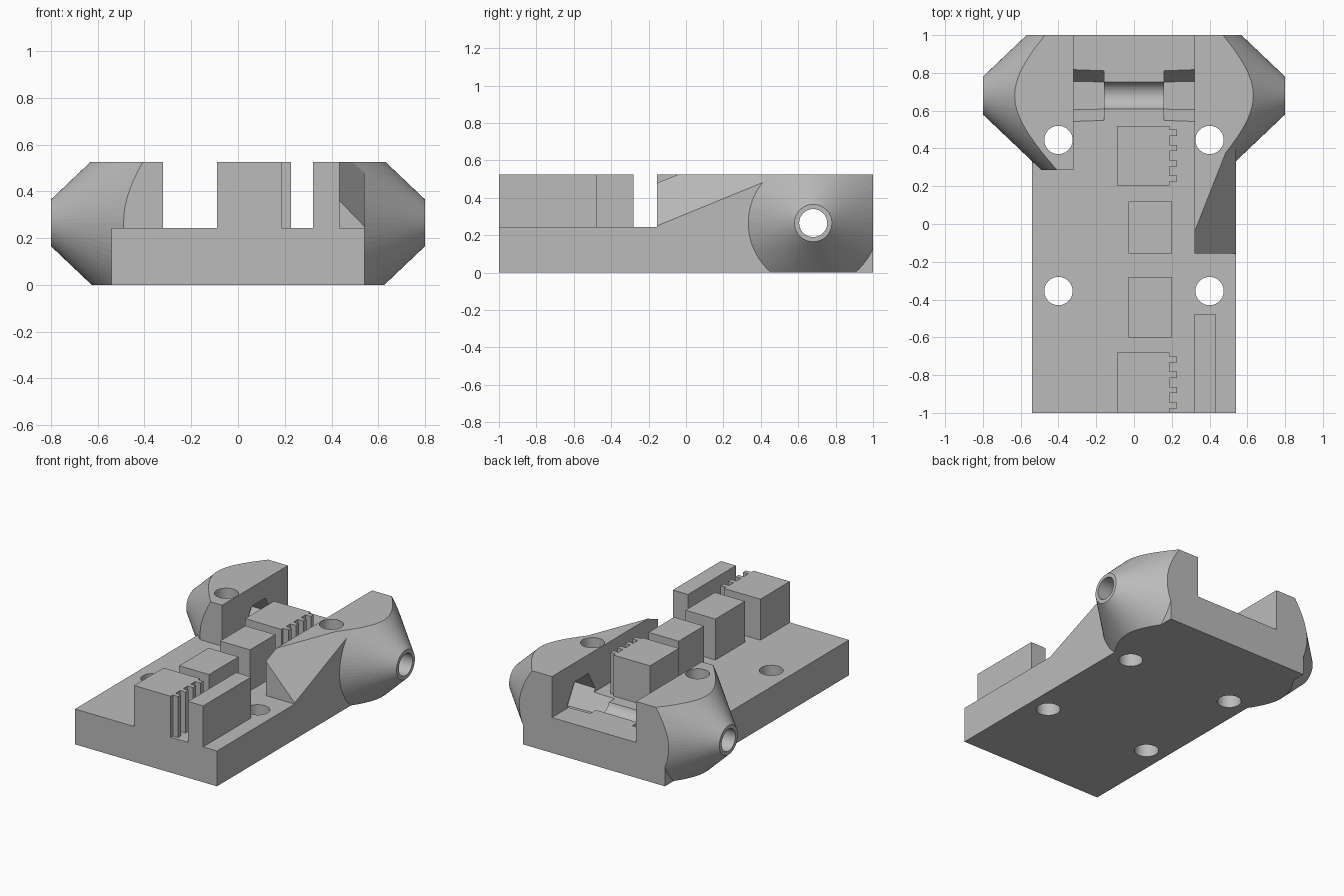
import bpy, bmesh, math
from mathutils import Matrix, Vector

if "Cube" in bpy.data.objects:
    bpy.data.objects.remove(bpy.data.objects["Cube"], do_unlink=True)

grey = bpy.data.materials.new("plain_grey")
grey.use_nodes = True
grey.diffuse_color = (0.5, 0.5, 0.5, 1)
grey.node_tree.nodes["Principled BSDF"].inputs["Base Color"].default_value = (0.5, 0.5, 0.5, 1)

DECK, TOP = 0.243, 0.525          # plate top and overall height
AXIS_Y, AXIS_Z = 0.68, 0.265      # cross bore axis
WALL = 0.32                       # inner face of the towers


def finish(name, bm):
    bmesh.ops.recalc_face_normals(bm, faces=bm.faces)
    mesh = bpy.data.meshes.new(name)
    bm.to_mesh(mesh)
    bm.free()
    mesh.materials.append(grey)
    ob = bpy.data.objects.new(name, mesh)
    bpy.context.collection.objects.link(ob)
    return ob


def clip(bm, point, normal):
    """Cut away everything on the normal's side and cap the opening."""
    cut = bmesh.ops.bisect_plane(bm, geom=bm.verts[:] + bm.edges[:] + bm.faces[:],
                                 plane_co=Vector(point), plane_no=Vector(normal),
                                 clear_outer=True)["geom_cut"]
    edges = [e for e in cut if isinstance(e, bmesh.types.BMEdge)]
    if edges:
        bmesh.ops.edgeloop_fill(bm, edges=edges)


def box(name, x, y, z, planes=()):
    bm = bmesh.new()
    size = Matrix.Diagonal((x[1] - x[0], y[1] - y[0], z[1] - z[0], 1))
    mid = Matrix.Translation([sum(r) / 2 for r in (x, y, z)])
    bmesh.ops.create_cube(bm, size=1, matrix=mid @ size)
    for p in planes:
        clip(bm, *p)
    return finish(name, bm)


def round_x(name, x0, x1, r0, r1, sides, planes=()):
    """Cone or cylinder lying along the cross bore axis."""
    bm = bmesh.new()
    place = Matrix.Translation(((x0 + x1) / 2, AXIS_Y, AXIS_Z)) @ Matrix.Rotation(math.pi / 2, 4, "Y")
    bmesh.ops.create_cone(bm, cap_ends=True, segments=sides, radius1=r0, radius2=r1,
                          depth=x1 - x0, matrix=place)
    for p in planes:
        clip(bm, *p)
    return finish(name, bm)


def combine(target, tools, operation):
    for tool in tools:
        mod = target.modifiers.new("join", "BOOLEAN")
        mod.operation, mod.object, mod.solver = operation, tool, "EXACT"
        tool.hide_render = True
        bpy.context.view_layer.update()
        done = bpy.data.meshes.new_from_object(
            target.evaluated_get(bpy.context.evaluated_depsgraph_get()))
        target.modifiers.clear()
        target.data = done
        bpy.data.objects.remove(tool, do_unlink=True)


# Base plate
body = box("base_with_towers", (-0.54, 0.54), (-1, 1), (0, DECK))

# Conical side towers, trimmed flat at top, bottom and back
trims = [((0, 0, TOP), (0, 0, 1)), ((0, 0, 0), (0, 0, -1)), ((0, 1, 0), (0, 1, 0))]
right_trims = trims + [((0, 0.285, 0), (0, -1, 0))]
left_tower = round_x("left_tower", WALL, 0.8, 0.556, 0.1, 72, trims)
right_tower = round_x("right_tower", -0.8, -WALL, 0.1, 0.556, 72, right_trims)

# Sloped wall running forward from the left tower
slope = ((0.54, -0.155, 0.25), (1.04, -0.41, 1))
wedge = box("sloped_wall", (WALL, 0.54), (-0.155, 0.6), (0, TOP), [slope])
combine(body, [left_tower, right_tower, wedge], "UNION")

# Cross bore, hexagonal nut pockets and bolt holes
cutters = [round_x("bore", -1, 1, 0.075, 0.075, 40),
           round_x("nut_left", 0.16, 0.48, 0.144, 0.156, 6),
           round_x("nut_right", -0.48, -0.16, 0.156, 0.144, 6)]
for x in (-0.4, 0.4):
    for y in (-0.355, 0.445):
        bm = bmesh.new()
        bmesh.ops.create_cone(bm, cap_ends=True, segments=40, radius1=0.075, radius2=0.075,
                              depth=2, matrix=Matrix.Translation((x, y, 0)))
        cutters.append(finish("bolt_hole", bm))
combine(body, cutters, "DIFFERENCE")

# Toothed belt clamp blocks
for name, y0, y1 in (("front", -1, -0.68), ("back", 0.205, 0.52)):
    clamp = box(name + "_clamp_block", (-0.09, 0.187), (y0, y1), (DECK, TOP))
    teeth = [box("tooth", (0.17, 0.227), (c - 0.016, c + 0.016), (DECK, TOP))
             for c in (y1 - 0.037 - 0.081 * i for i in range(4))]
    combine(clamp, teeth, "UNION")

# Plain middle blocks and the front guide bar
box("front_middle_block", (-0.028, 0.2), (-0.6, -0.28), (DECK, TOP))
box("back_middle_block", (-0.028, 0.2), (-0.155, 0.12), (DECK, TOP))
box("guide_bar", (WALL, 0.435), (-1, -0.478), (DECK, TOP))
